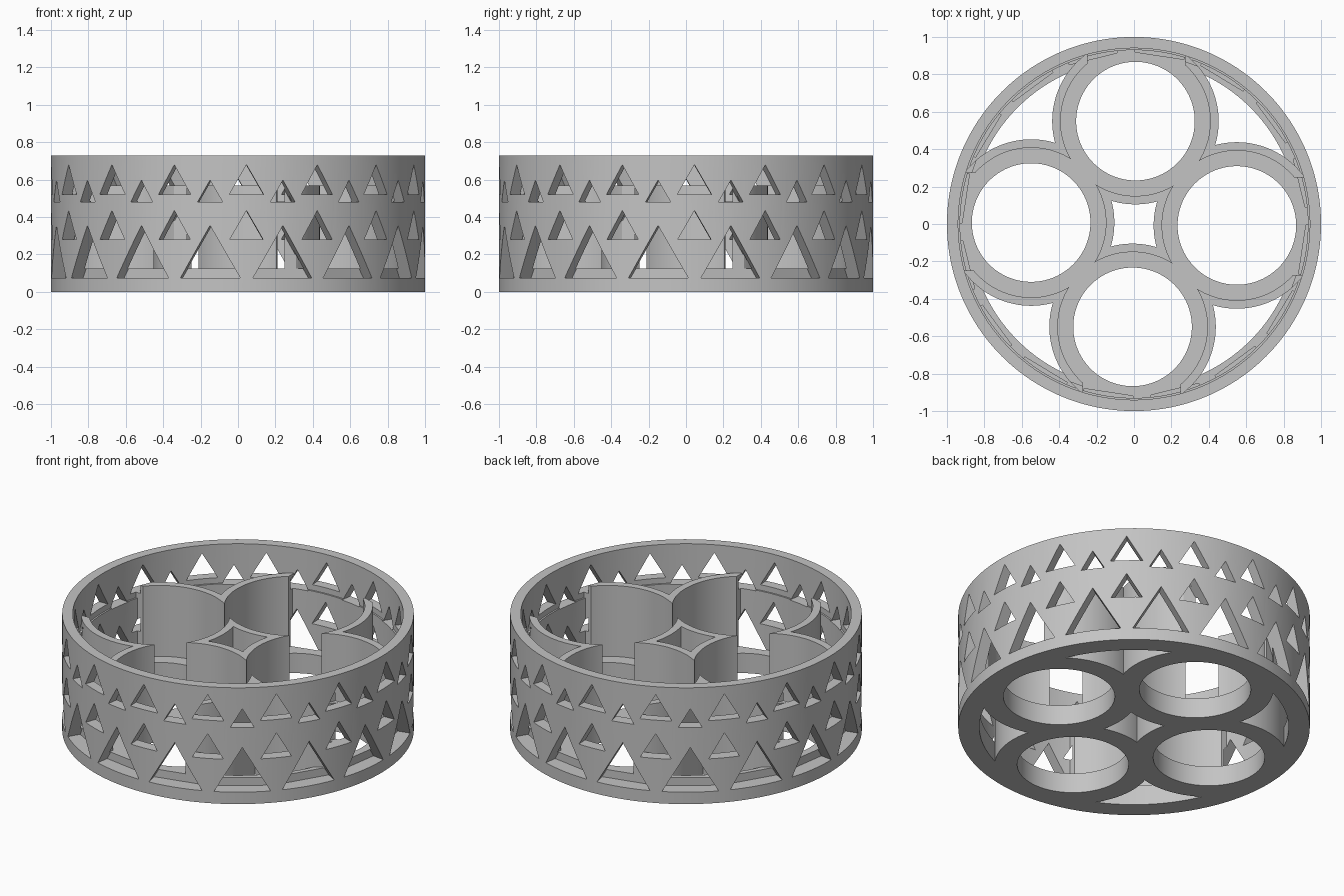
import bpy, bmesh
from math import cos, sin, pi, radians, sqrt
from mathutils import Matrix, Vector

if "Cube" in bpy.data.objects:
    bpy.data.objects.remove(bpy.data.objects["Cube"], do_unlink=True)

HEIGHT, FLOOR, WALL_TOP, SEAM = 0.73, 0.125, 0.57, 0.485
CUP_DIST, CUP_TURN = 0.55, radians(-0.8)

grey = bpy.data.materials.new("plain grey")
grey.use_nodes = True
grey.diffuse_color = (0.55, 0.55, 0.55, 1)
grey.node_tree.nodes["Principled BSDF"].inputs["Base Color"].default_value = grey.diffuse_color


def make_object(name, bm):
    bmesh.ops.recalc_face_normals(bm, faces=bm.faces)
    mesh = bpy.data.meshes.new(name)
    bm.to_mesh(mesh)
    bm.free()
    mesh.materials.append(grey)
    obj = bpy.data.objects.new(name, mesh)
    bpy.context.collection.objects.link(obj)
    return obj


def combine(target, tool, operation):
    """Apply a boolean and throw the tool away."""
    mod = target.modifiers.new("cut", 'BOOLEAN')
    mod.operation, mod.solver, mod.object = operation, 'EXACT', tool
    bpy.context.view_layer.objects.active = target
    bpy.ops.object.modifier_apply(modifier=mod.name)
    bpy.data.objects.remove(tool, do_unlink=True)


def cup_turn(i):
    return Matrix.Rotation(CUP_TURN + i * pi / 2, 4, 'Z')


def cup_cylinder(name, i, radius, z0, z1):
    bm = bmesh.new()
    place = cup_turn(i) @ Matrix.Translation((0, CUP_DIST, (z0 + z1) / 2))
    bmesh.ops.create_cone(bm, cap_ends=True, segments=128, radius1=radius,
                          radius2=radius, depth=z1 - z0, matrix=place)
    return make_object(name, bm)


def opening_box(i):
    # Opens each cup wall where it meets the outer ring
    bm = bmesh.new()
    z0, z1 = FLOOR, 1.0
    place = cup_turn(i) @ Matrix.Translation((0, 0.9, (z0 + z1) / 2))
    bmesh.ops.create_cube(bm, size=1, matrix=place @ Matrix.Diagonal((0.52, 0.6, z1 - z0, 1)))
    return make_object("opening_cutter", bm)


def lathe(name, profile, steps=192):
    bm = bmesh.new()
    rings = [[bm.verts.new((r * cos(a), r * sin(a), z)) for r, z in profile]
             for a in (2 * pi * k / steps for k in range(steps))]
    n = len(profile)
    for k in range(steps):
        a, b = rings[k], rings[(k + 1) % steps]
        for j in range(n):
            bm.faces.new((a[j], b[j], b[(j + 1) % n], a[(j + 1) % n]))
    return make_object(name, bm)


# Four overlapping cups
holder = cup_cylinder("openwork_cup_holder", 0, 0.445, 0, WALL_TOP)
for i in range(1, 4):
    combine(holder, cup_cylinder("cup", i, 0.445, 0, WALL_TOP), 'UNION')

# Pockets, floor holes and outward openings
for i in range(4):
    combine(holder, cup_cylinder("pocket_cutter", i, 0.40, FLOOR, 1.0), 'DIFFERENCE')
for i in range(4):
    combine(holder, cup_cylinder("floor_cutter", i, 0.317, -0.1, 0.3), 'DIFFERENCE')
    combine(holder, opening_box(i), 'DIFFERENCE')

# Outer ring with its floor flange and a slight step inside
ring = lathe("outer_ring", [(0.88, 0), (1, 0), (1, HEIGHT), (0.94, HEIGHT), (0.94, SEAM),
                            (0.93, SEAM), (0.93, FLOOR), (0.88, FLOOR)])
combine(holder, ring, 'UNION')

# Rows of triangular windows: base height, triangle height, angle offset
LONG, SHORT = 2.6, 13.9
rows = [(0.075, 0.28, SHORT), (0.28, 0.155, LONG), (0.48, 0.118, SHORT), (0.52, 0.16, LONG)]
bm = bmesh.new()
for base, tall, offset in rows:
    half = tall / sqrt(3)
    for k in range(16):
        turn = Matrix.Rotation(radians(offset + 22.5 * k), 4, 'Z')
        inner, outer = [[bm.verts.new(turn @ Vector((x, -r, z))) for x, z in
                         ((-half, base), (half, base), (0, base + tall))]
                        for r in (0.91, 1.05)]
        bm.faces.new(inner)
        bm.faces.new(outer[::-1])
        for j in range(3):
            m = (j + 1) % 3
            bm.faces.new((inner[j], outer[j], outer[m], inner[m]))
combine(holder, make_object("window_cutter", bm), 'DIFFERENCE')

# Smooth round walls, sharp edges
bpy.ops.object.select_all(action='DESELECT')
holder.select_set(True)
bpy.context.view_layer.objects.active = holder
bpy.ops.object.shade_smooth_by_angle(angle=radians(30))
